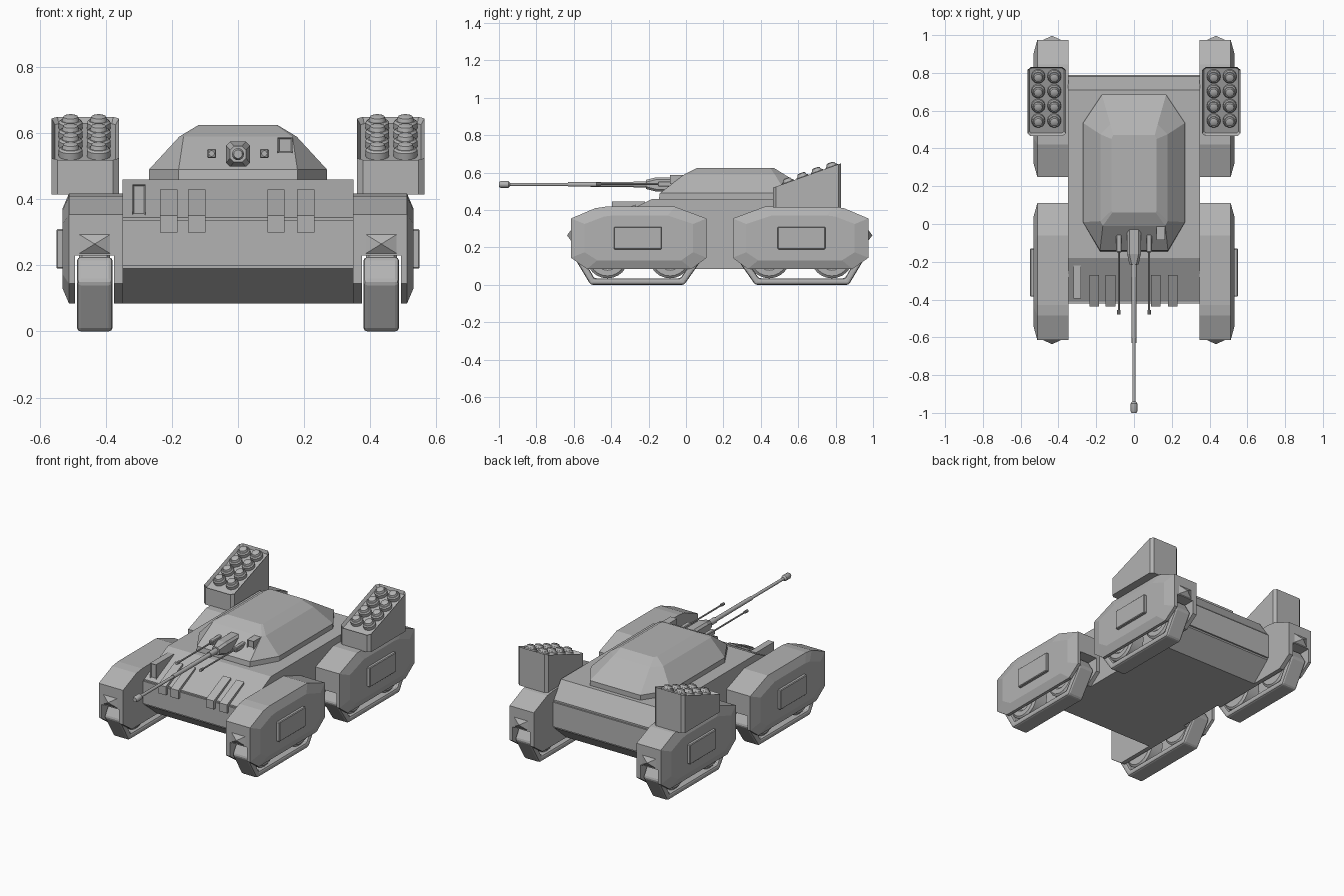
import bpy, bmesh, math
from mathutils import Matrix, Vector

if "Cube" in bpy.data.objects:
    bpy.data.objects.remove(bpy.data.objects["Cube"])

grey = bpy.data.materials.new("armour grey")
grey.diffuse_color = (0.45, 0.45, 0.45, 1)
grey.use_nodes = True
grey.node_tree.nodes["Principled BSDF"].inputs["Base Color"].default_value = grey.diffuse_color


def finish(name, bm, smooth=False):
    bmesh.ops.recalc_face_normals(bm, faces=bm.faces)
    me = bpy.data.meshes.new(name)
    bm.to_mesh(me)
    bm.free()
    me.materials.append(grey)
    ob = bpy.data.objects.new(name, me)
    bpy.context.collection.objects.link(ob)
    if smooth:
        bpy.ops.object.select_all(action='DESELECT')
        ob.select_set(True)
        bpy.context.view_layer.objects.active = ob
        bpy.ops.object.shade_smooth_by_angle(angle=math.radians(35))
    return ob


def loft(name, rings, closed=False):
    """Join equal-length rings of points; cap the ends unless closed."""
    bm = bmesh.new()
    vs = [[bm.verts.new(p) for p in r] for r in rings]
    n = len(vs[0])
    pairs = list(zip(vs, vs[1:])) + ([(vs[-1], vs[0])] if closed else [])
    for a, b in pairs:
        for i in range(n):
            j = (i + 1) % n
            bm.faces.new((a[i], a[j], b[j], b[i]))
    if not closed:
        bm.faces.new(vs[0])
        bm.faces.new(vs[-1])
    return finish(name, bm)


def side(pts, x):
    return [(x, y, z) for y, z in pts]


def box(name, x0, x1, y0, y1, z0, z1):
    p = [(y0, z0), (y1, z0), (y1, z1), (y0, z1)]
    return loft(name, [side(p, x0), side(p, x1)])


def inset(ob, axis, width, depth):
    """Recess the faces that point along an axis."""
    bm = bmesh.new()
    bm.from_mesh(ob.data)
    bm.normal_update()
    fs = [f for f in bm.faces if f.normal.dot(Vector(axis).normalized()) > 0.95]
    bmesh.ops.inset_region(bm, faces=fs, thickness=width, depth=-depth)
    bm.to_mesh(ob.data)
    bm.free()


def lathe(name, profile, origin, axis, n=16):
    """Turn (distance, radius) pairs about an axis."""
    rot = Vector((0, 0, 1)).rotation_difference(Vector(axis)).to_matrix()
    rings = [[rot @ Vector((r * math.cos(2 * math.pi * i / n), r * math.sin(2 * math.pi * i / n), d))
              + Vector(origin) for i in range(n)] for d, r in profile]
    ob = loft(name, rings)
    bpy.context.view_layer.objects.active = ob
    ob.select_set(True)
    bpy.ops.object.shade_smooth_by_angle(angle=math.radians(35))
    ob.select_set(False)
    return ob


def bevel(ob, width, segments=1):
    m = ob.modifiers.new("bevel", 'BEVEL')
    m.width, m.segments, m.limit_method = width, segments, 'ANGLE'


# Hull
hull = [(-.41, .19), (-.41, .345), (-.18, .46), (.71, .46), (.78, .36), (.78, .19), (.66, .085), (-.28, .085)]
loft("hull", [side(hull, -.35), side(hull, .35)])
box("front_plate", -.35, .35, -.42, -.40, .20, .337)
box("rear_plate", -.35, .35, .77, .79, .20, .35)

# Bent brackets and the raised box on the front slope
for x in (-.21, -.125, .115, .205):
    p = [(-.27, .417), (-.27, .430), (-.436, .352), (-.436, .30), (-.415, .30), (-.415, .34)]
    loft("front_bracket", [side(p, x - .026), side(p, x + .026)])
inset(box("sight_box", -.32, -.28, -.395, -.22, .35, .445), (0, -1, 0), .007, .01)

# Turret: octagonal rings from base to roof
def octagon(z, w, fy, fw, fc, rc, rw, ry):
    right = [(fw, fy), (w, fc), (w, rc), (rw, ry)]
    return [(x, y, z) for x, y in right] + [(-x, y, z) for x, y in right[::-1]]

loft("turret", [octagon(.455, .27, -.145, .18, .01, .535, .17, .685),
                octagon(.49, .27, -.14, .18, .01, .535, .17, .685),
                octagon(.59, .178, -.01, .165, .015, .475, .125, .527),
                octagon(.625, .12, .06, .115, .07, .45, .11, .47)])
inset(box("turret_sight", .12, .165, -.085, .02, .54, .588), (0, -1, 0), .007, .01)

# Main gun
def square(y, w, h, c=.012):
    pts = [(w, h - c), (w - c, h), (c - w, h), (-w, h - c), (-w, c - h), (c - w, -h), (w - c, -h), (w, c - h)]
    return [(x, y, .537 + z) for x, z in pts]

loft("gun_mantlet", [square(.02, .036, .038), square(-.16, .036, .038), square(-.215, .024, .024)])
lathe("main_barrel", [(0, .017), (.08, .017), (.08, .013), (.43, .012), (.43, .009), (.74, .009),
                      (.75, .018), (.79, .018), (.80, .013)], (0, -.2, .537), (0, -1, 0))

# Side guns
for x in (-.08, .08):
    bevel(box("side_gun_mount", x - .014, x + .014, -.15, -.02, .525, .553), .004)
    lathe("side_gun_barrel", [(0, .005), (.31, .005), (.31, .009), (.335, .009)], (x, -.145, .539), (0, -1, 0), 10)

# Running gear, built for the front right corner and mirrored to the others
pod = [(-.615, .145), (-.615, .355), (-.485, .41), (-.43, .418), (-.06, .418), (.11, .355), (.11, .145),
       (.03, .085), (-.53, .085)]
outer = [(-.25 + (y + .25) * .8, .25 + (z - .25) * .72) for y, z in pod]
belt_out = [(-.60, .15), (-.51, 0), (-.01, 0), (.095, .15), (.05, .225), (-.555, .225)]
belt_in = [(-.555, .15), (-.49, .035), (-.03, .035), (.05, .15), (.03, .195), (-.535, .195)]

for sx in (1, -1):
    for rear in (False, True):
        tag = ("rear" if rear else "front") + ("_right" if sx > 0 else "_left")

        def place(pts):
            return [(.36 - y if rear else y, z) for y, z in pts]

        def at(x, pts):
            return side(place(pts), sx * x)

        def gear_box(name, x0, x1, y0, y1, z0, z1):
            q = [(y0, z0), (y1, z0), (y1, z1), (y0, z1)]
            return loft(name, [at(x0, q), at(x1, q)])

        # Armoured fender with a tunnel for the track
        fender = loft("fender_" + tag, [at(.348, pod), at(.512, pod), at(.532, outer)])
        cutter = gear_box("track_tunnel_cutter", .375, .493, -.8, .3, -.1, .23)
        cutter.hide_render = True
        cutter.hide_viewport = True
        cut = fender.modifiers.new("tunnel", 'BOOLEAN')
        cut.object, cut.operation, cut.solver = cutter, 'DIFFERENCE', 'EXACT'
        bevel(gear_box("side_panel_" + tag, .525, .55, -.385, -.13, .19, .31), .004)

        # Pointed end lamp
        q = [(.377, .23), (.491, .23), (.491, .30), (.377, .30)]
        rings = []
        for y, s in ((-.61, 1), (-.636, .02)):
            yy = .36 - y if rear else y
            rings.append([(sx * (.434 + (x - .434) * s), yy, .265 + (z - .265) * s) for x, z in q])
        loft("end_lamp_" + tag, rings)

        # Track belt and its wheels
        belt = loft("track_" + tag, [at(.38, belt_out), at(.488, belt_out), at(.488, belt_in), at(.38, belt_in)], True)
        bevel(belt, .012, 2)
        for y in (-.42, -.085):
            c = .36 - y if rear else y
            lathe("wheel_" + tag, [(0, .10), (.01, .113), (.085, .113), (.095, .10), (.095, .07), (.085, .06)],
                  (sx * .387, c, .148), (sx, 0, 0), 24)

    # Rocket launcher with chamfered sides and a recessed sloping face
    rp = [(.465, .415), (.83, .415), (.83, .65), (.465, .52)]
    rq = [(.48, .415), (.815, .415), (.815, .645), (.48, .525)]
    launcher = loft("rocket_launcher", [side(rq, sx * .36), side(rp, sx * .378), side(rp, sx * .547), side(rq, sx * .565)])
    slope = Vector((0, -.13, .365)).normalized()
    inset(launcher, slope, .012, .018)
    for x in (.422, .507):
        for i in range(4):
            y = .545 + i * .078
            o = Vector((sx * x, y, .52 + (y - .465) * .356)) - slope * .022
            lathe("rocket", [(0, .036), (.024, .036), (.03, .030), (.03, .026), (.042, .022), (.046, .012)], o, slope, 14)
